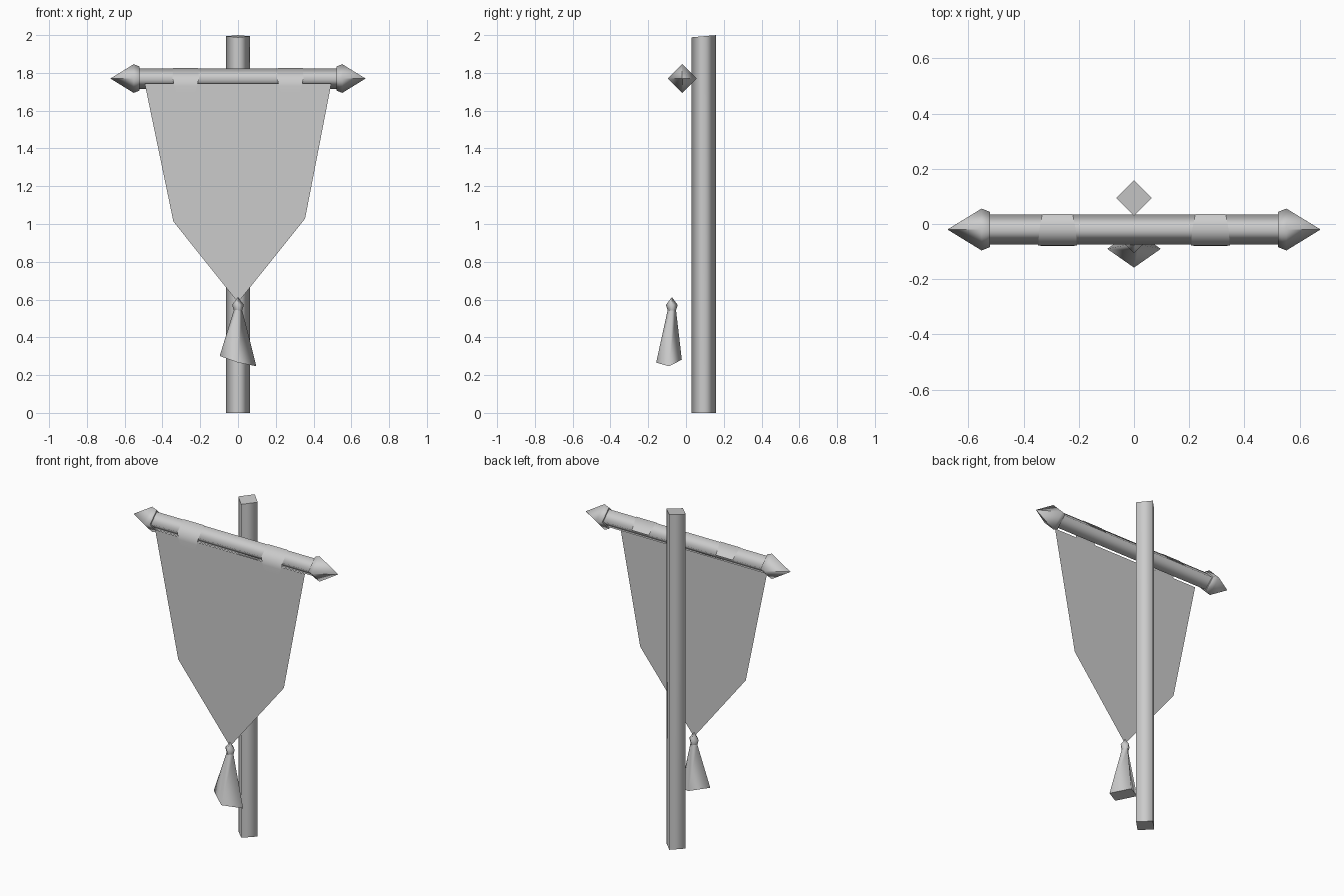
import bpy, bmesh, math
from mathutils import Vector

if "Cube" in bpy.data.objects:
    bpy.data.objects.remove(bpy.data.objects["Cube"])

grey = bpy.data.materials.new("plain_grey")
grey.use_nodes = True
grey.diffuse_color = (0.6, 0.6, 0.6, 1)
grey.node_tree.nodes["Principled BSDF"].inputs["Base Color"].default_value = (0.6, 0.6, 0.6, 1)


def finish(name, bm, smooth=True):
    """Turn a bmesh into a named object; only flat end caps stay sharp."""
    bm.normal_update()
    for f in bm.faces:
        f.smooth = smooth
    mesh = bpy.data.meshes.new(name)
    bm.to_mesh(mesh)
    bm.free()
    mesh.materials.append(grey)
    obj = bpy.data.objects.new(name, mesh)
    bpy.context.collection.objects.link(obj)
    return obj


def diamond_loft(name, rings, axis, smooth=True):
    """Four-sided loft: rings are (centre, radius, slope); slope tilts a ring along z."""
    if axis == "X":
        dirs = [Vector(d) for d in ((0, 1, 0), (0, 0, 1), (0, -1, 0), (0, 0, -1))]
    else:
        dirs = [Vector(d) for d in ((1, 0, 0), (0, 1, 0), (-1, 0, 0), (0, -1, 0))]
    bm = bmesh.new()
    loops = []
    for centre, radius, (sx, sy) in rings:
        loop = []
        for d in dirs:
            p = Vector(centre) + d * radius
            p.z += (d.x * sx + d.y * sy) * radius if axis == "Z" else 0
            loop.append(bm.verts.new(p))
        loops.append(loop)
    for a, b in zip(loops, loops[1:]):
        for i in range(4):
            j = (i + 1) % 4
            bm.faces.new((a[i], a[j], b[j], b[i]))
    caps = [bm.faces.new(loops[0][::-1]), bm.faces.new(loops[-1])]
    for cap in caps:
        for e in cap.edges:
            e.smooth = False
    bmesh.ops.recalc_face_normals(bm, faces=bm.faces)
    return finish(name, bm, smooth)


FLAT = (0, 0)
BAR_Y, BAR_Z = -0.02, 1.77

# Upright pole with a slightly sloped top
diamond_loft("pole", [((0, 0.094, 0), 0.064, FLAT),
                      ((0, 0.094, 1.994), 0.064, (0, 0.09))], "Z")

# Crossbar
diamond_loft("crossbar", [((-0.53, BAR_Y, BAR_Z), 0.054, FLAT),
                          ((0.53, BAR_Y, BAR_Z), 0.054, FLAT)], "X")

# Pointed finials on both ends of the bar
for side, label in ((1, "left"), (-1, "right")):
    diamond_loft(label + "_finial",
                 [((side * x, BAR_Y, BAR_Z), r, FLAT)
                  for x, r in ((0.522, 0.064), (0.552, 0.076), (0.674, 0.001))], "X")

# Cloth banner, a single thin sheet
bm = bmesh.new()
outline = ((-0.494, 1.745), (-0.342, 1.013), (0, 0.585), (0.355, 1.028), (0.494, 1.745))
bm.faces.new([bm.verts.new((x, -0.075, z)) for x, z in outline])
finish("banner", bm, False)

# Cloth tabs folded over the bar: (y, z, half width) from back to front
strip = ((0.036, 1.77, 0.055), (BAR_Y, 1.827, 0.066), (-0.077, 1.77, 0.07),
         (-0.079, 1.73, 0.06), (-0.079, 1.695, 0.046), (-0.079, 1.68, 0.032))
for side, label in ((1, "left"), (-1, "right")):
    bm = bmesh.new()
    rows = [[bm.verts.new((side * 0.277 + s * w, y, z)) for s in (-1, 1)] for y, z, w in strip]
    for a, b in zip(rows, rows[1:]):
        bm.faces.new((a[1], a[0], b[0], b[1]))
    finish(label + "_tab", bm)

# Tassel: knot and swinging skirt
TY = -0.075
diamond_loft("tassel_knot", [((0, TY, 0.535), 0.02, FLAT), ((0, TY, 0.572), 0.031, FLAT),
                             ((0, TY, 0.61), 0.002, FLAT)], "Z")
skirt = diamond_loft("tassel_skirt", [((0, -0.085, 0.274), 0.097, (-0.28, 0.08)),
                                      ((0, TY, 0.545), 0.022, FLAT)], "Z")
# The skirt is shallower front to back than it is wide
for v in skirt.data.vertices:
    if v.co.z < 0.4:
        v.co.y = -0.09 + (v.co.y + 0.085) * 0.7
